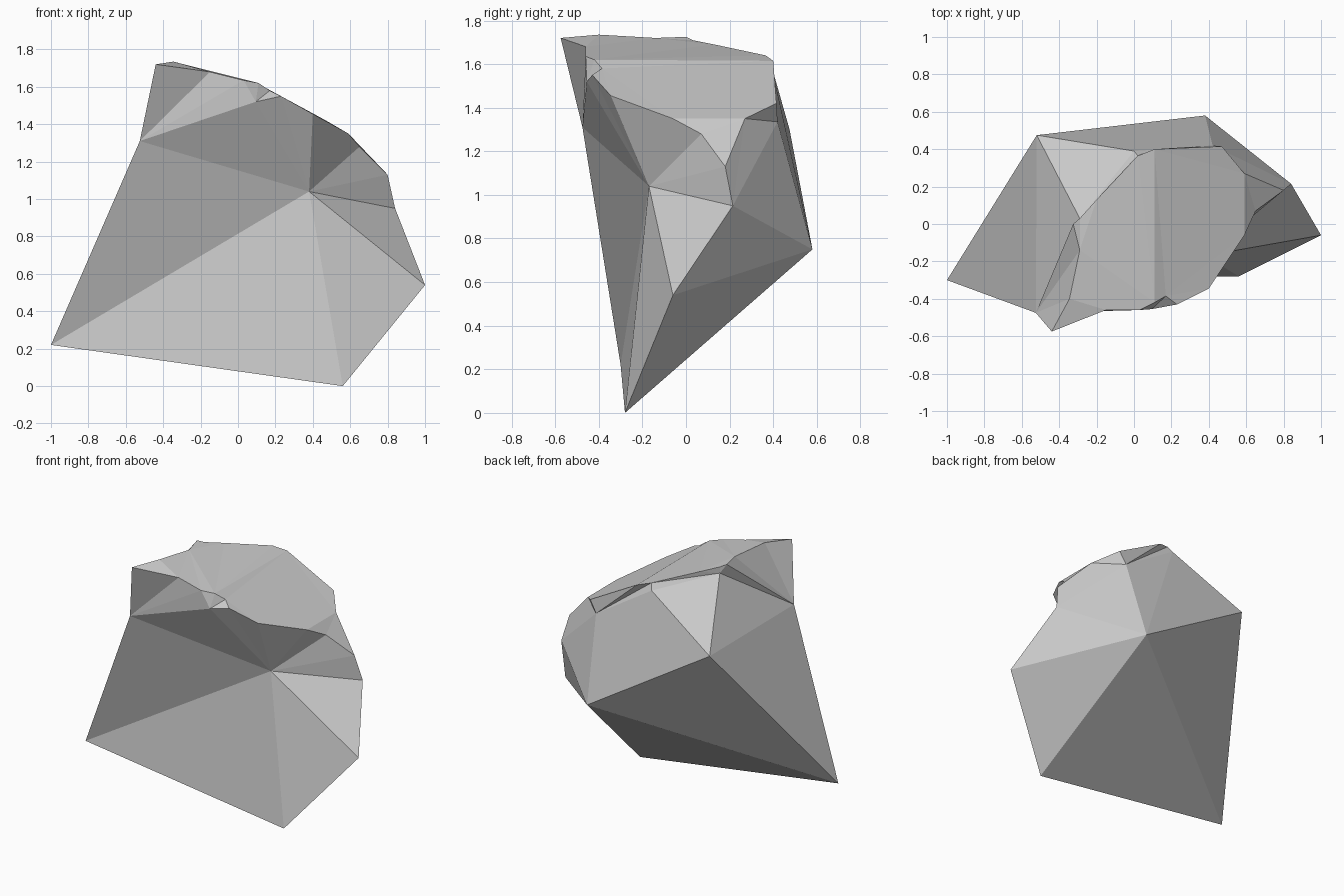
import bpy, bmesh

if "Cube" in bpy.data.objects:
    bpy.data.objects.remove(bpy.data.objects["Cube"])

# Corner points of the chipped stone: large outer corners
corners = dict(
    left=(-1, -.30, .22), base=(.56, -.28, 0), right=(1, -.06, .54),
    hollow=(.38, -.17, 1.04), shoulder=(-.525, -.475, 1.31),
    back_left=(-.52, .475, 1.30), back=(.38, .58, .75), right_up=(.84, .215, .95))

# Rim of the sloping top, front edge left to right
front_rim = dict(
    f0=(-.44, -.575, 1.72), f1=(-.15, -.46, 1.68), f2=(.03, -.46, 1.635),
    f3=(.11, -.42, 1.62), f4=(.17, -.385, 1.58), f5=(.23, -.43, 1.55),
    f6=(.40, -.345, 1.455), f7=(.59, -.06, 1.35), f8=(.65, .07, 1.28),
    f9=(.80, .18, 1.13), chip=(.095, -.455, 1.52))

# Rim along the back, right to left, with the lower edge of the back chip
back_rim = dict(
    b0=(.59, .27, 1.35), b1=(.47, .415, 1.42), b2=(.11, .40, 1.615),
    b3=(.02, .365, 1.64), b4=(-.20, .13, 1.69), b5=(-.29, .03, 1.71),
    b6=(-.325, 0, 1.725), b7=(-.29, -.14, 1.72), b8=(-.345, -.40, 1.735),
    low0=(.42, .42, 1.335), low1=(0, .39, 1.60), low2=(-.29, .03, 1.665))

bm = bmesh.new()
v = {k: bm.verts.new(p) for part in (corners, front_rim, back_rim) for k, p in part.items()}


def facet(names):
    bm.faces.new([v[n] for n in names.split()])


def fan(hub, chain):
    names = chain.split()
    for a, b in zip(names, names[1:]):
        facet(f"{hub} {a} {b}")


# Large facets radiating from the main corners
fan("hollow", "left base right right_up f9 f8 f7 f6 f5 chip shoulder left")
fan("shoulder", "chip f2 f1 f0 b8 b7 b6 low2 back_left left")
fan("back", "left base right right_up low0 low1 back_left left")
fan("b0", "f9 right_up low0 b1")
facet("back_left low2 low1")

# Small chips under the rim
facet("chip f5 f4")
fan("chip", "f4 f3 f2")
facet("low1 low0 b1 b2 b3")
fan("low2", "b6 b5 b4 b3 low1")

# Three bands of the sloping top
facet("f0 f1 f2 f3 b2 b3 b4 b5 b6 b7 b8")
facet("f3 f4 f5 f6 f7 b0 b1 b2")
facet("f7 f8 f9 b0")

bmesh.ops.triangulate(bm, faces=[f for f in bm.faces if len(f.verts) > 3])
bmesh.ops.recalc_face_normals(bm, faces=bm.faces[:])
mesh = bpy.data.meshes.new("rock")
bm.to_mesh(mesh)
bm.free()
bpy.context.collection.objects.link(bpy.data.objects.new("rock", mesh))
